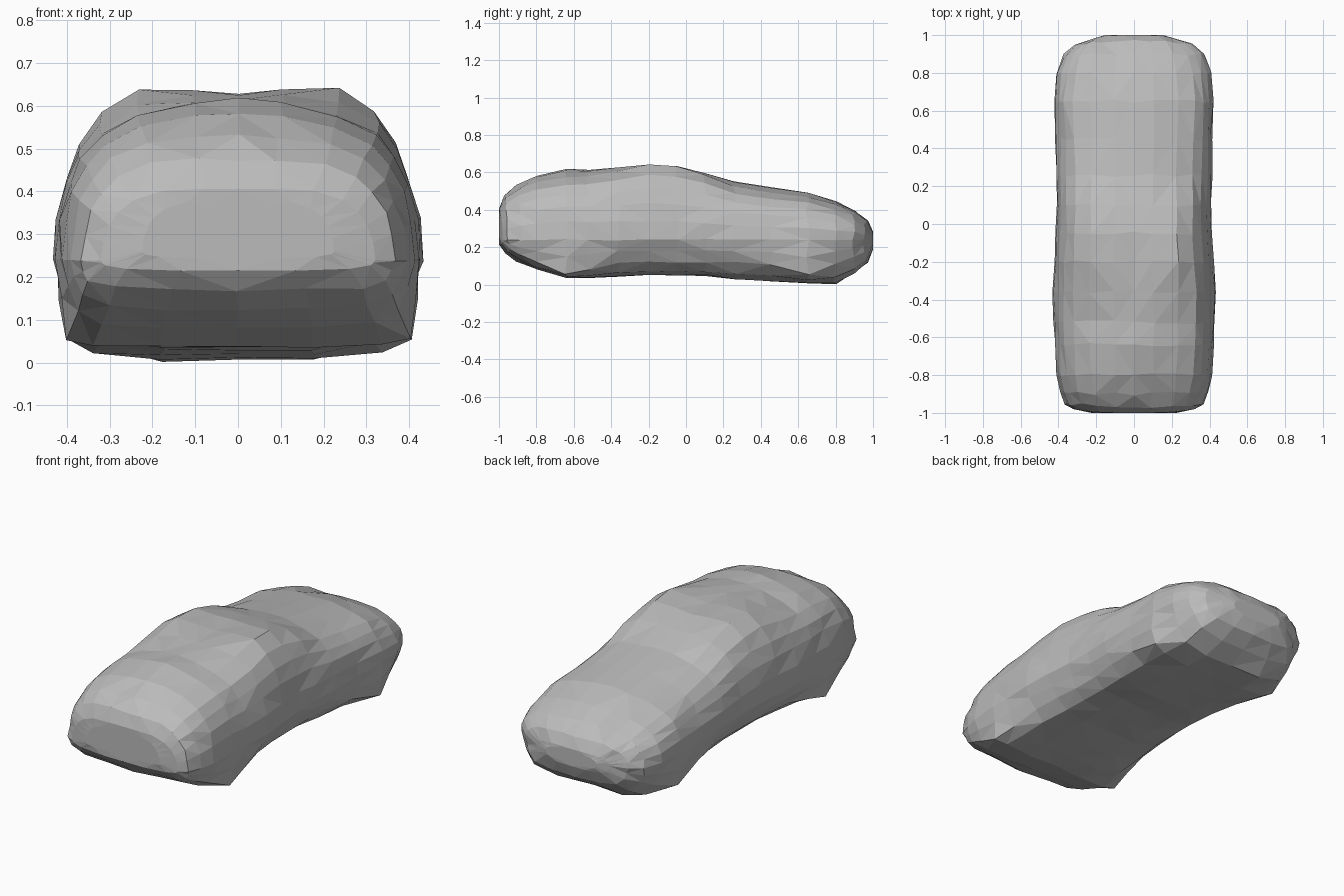
import bpy, bmesh, random

cube = bpy.data.objects.get("Cube")
if cube:
    bpy.data.objects.remove(cube)
random.seed(4)

grey = bpy.data.materials.new("plain grey")
grey.use_nodes = True
colour = (0.5, 0.5, 0.5, 1)
grey.diffuse_color = colour
grey.node_tree.nodes["Principled BSDF"].inputs["Base Color"].default_value = colour

WAIST = .24  # height of the widest line

# Stations along the body: y, half width, underside, roof,
# lower corner width (fraction), lower corner height, roof crown
STATIONS = [
    (-1.0, .32, .215, .41, .97, .228, .3), (-.965, .365, .17, .48, .95, .19, .4),
    (-.9, .39, .125, .535, .92, .16, .6), (-.8, .41, .08, .585, .92, .12, .8),
    (-.64, .42, .035, .62, .95, .055, 1), (-.52, .425, .035, .617, .9, .08, .9),
    (-.36, .43, .045, .633, .87, .115, .5), (-.2, .422, .05, .645, .85, .12, 0),
    (-.05, .412, .05, .638, .85, .12, 0), (.1, .41, .05, .605, .86, .12, .25),
    (.26, .412, .03, .555, .88, .125, .8), (.45, .415, .02, .522, .92, .11, 1),
    (.65, .425, .01, .495, .95, .055, 1), (.8, .41, .005, .445, .9, .11, .7),
    (.9, .375, .06, .4, .92, .15, .5), (.965, .31, .12, .345, .93, .175, .4),
    (1.0, .22, .19, .285, .95, .205, .3),
]

# Upper side from waist to roof middle: width, height if hollow, height if crowned
UPPER = [(1, 0, 0), (.985, .25, .25), (.94, .48, .47), (.87, .67, .63),
         (.76, .85, .77), (.55, .985, .88), (.25, .98, .97), (0, .965, 1)]


def section(width, low, high, tuck, corner, crown):
    """Closed outline of one cross-section, mirrored about the middle."""
    half = [(0, low), (.42, low), (tuck * .84, low + (corner - low) * .3),
            (tuck, corner), ((1 + tuck) / 2 + .01, (corner + WAIST) / 2)]
    for x, hollow, crowned in UPPER:
        rise = hollow + (crowned - hollow) * crown
        half.append((x, WAIST + rise * (high - WAIST)))
    outline = half + [(-x, z) for x, z in half[-2:0:-1]]
    return [(x * width, z) for x, z in outline]


# Loft the car-shaped shell, bowing its ends and roughening it slightly
bm = bmesh.new()
rings = []
for y, *shape in STATIONS:
    end = abs(y) == 1
    wob = .001 if end else .005
    ring = []
    for x, z in section(*shape):
        bow = 1 - .02 * (abs(x) / shape[0]) ** 3 * y ** 8
        ring.append(bm.verts.new((
            x + random.uniform(-wob, wob),
            y * bow + random.uniform(-wob, wob) * 2 * (not end),
            max(0, z + random.uniform(-wob, wob) * .7))))
    rings.append(ring)


def skin(a, b):
    """Join two rings, or a ring and a row inside it, with quads."""
    for j in range(len(a)):
        k = (j + 1) % len(a)
        bm.faces.new((a[j], a[k], b[k], b[j]))


for a, b in zip(rings, rings[1:]):
    skin(a, b)

# Close nose and tail with a flat inner panel so they bulge outward
for ring, (y, width, low, high, *rest) in zip((rings[0], rings[-1]),
                                              (STATIONS[0], STATIONS[-1])):
    middle = (low + high) / 2
    inner = [bm.verts.new((v.co.x * .7, y, middle + (v.co.z - middle) * .7))
             for v in ring]
    skin(ring, inner)
    bm.faces.new(inner)

# Irregular flat triangles
bmesh.ops.triangulate(bm, faces=bm.faces[:], quad_method='SHORT_EDGE')
bmesh.ops.recalc_face_normals(bm, faces=bm.faces[:])
mesh = bpy.data.meshes.new("body_shell")
bm.to_mesh(mesh)
bm.free()
mesh.materials.append(grey)
body = bpy.data.objects.new("body_shell", mesh)
bpy.context.collection.objects.link(body)
